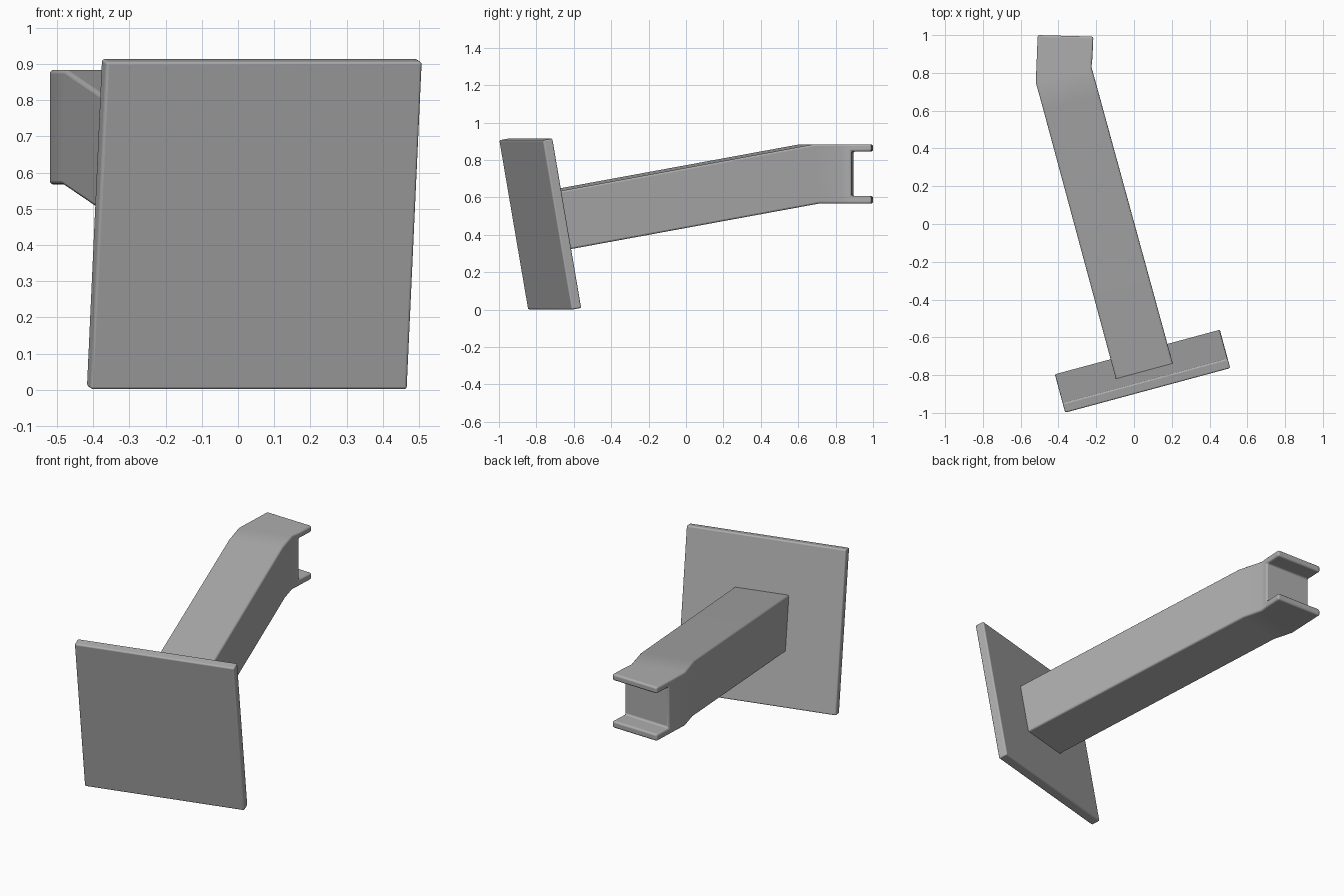
import bpy, bmesh, math
from mathutils import Matrix, Vector

cube = bpy.data.objects.get("Cube")
if cube:
    bpy.data.objects.remove(cube, do_unlink=True)

grey = bpy.data.materials.new("plain_grey")
grey.use_nodes = True
colour = (0.42, 0.42, 0.42, 1)
grey.diffuse_color = colour
grey.node_tree.nodes["Principled BSDF"].inputs["Base Color"].default_value = colour

YAW, PITCH = math.radians(15.1), math.radians(10)
ALONG = Vector((-math.sin(YAW), math.cos(YAW), 0))


def finish(bm, name, bevel):
    """Turn a bmesh into a grey object with softly rounded edges."""
    bmesh.ops.recalc_face_normals(bm, faces=bm.faces)
    mesh = bpy.data.meshes.new(name)
    bm.to_mesh(mesh)
    bm.free()
    obj = bpy.data.objects.new(name, mesh)
    bpy.context.collection.objects.link(obj)
    mesh.materials.append(grey)
    mod = obj.modifiers.new("rounded_edges", "BEVEL")
    mod.width = bevel
    mod.segments = 3
    mod.limit_method = "ANGLE"
    mod.angle_limit = math.radians(40)
    bpy.ops.object.select_all(action="DESELECT")
    obj.select_set(True)
    bpy.context.view_layer.objects.active = obj
    bpy.ops.object.shade_smooth_by_angle(angle=math.radians(35))
    # keep the large faces crisp beside the rounded edges
    weighted = obj.modifiers.new("flat_faces", "WEIGHTED_NORMAL")
    weighted.keep_sharp = True
    return obj


# Square mounting plate, tilted so that the arm leaves it at a right angle
WIDTH, THICK, HEIGHT = 0.905, 0.054, 0.92
bm = bmesh.new()
bmesh.ops.create_cube(bm, size=1)
bmesh.ops.scale(bm, vec=(WIDTH, THICK, HEIGHT), verts=bm.verts)
turn = Matrix.Rotation(YAW, 4, "Z") @ Matrix.Rotation(PITCH, 4, "X")
bmesh.ops.transform(bm, matrix=turn, verts=bm.verts)
corner = turn @ Vector((-WIDTH / 2, -THICK / 2, HEIGHT / 2))
bmesh.ops.translate(bm, vec=Vector((-0.364, -1.0, 0.906)) - corner, verts=bm.verts)
finish(bm, "mounting_plate", 0.008)

# Arm: stations of left top (x, y), right top (x, y), bottom shift, low z, high z
LOW, HIGH = 0.567, 0.884
stations = [
    ((-0.092, -0.834), (0.208, -0.749), 0.057, 0.309, 0.620),
    ((-0.480, 0.605), (-0.185, 0.685), 0.029, LOW, HIGH),
    ((-0.520, 0.750), (-0.225, 0.830), 0, LOW, HIGH),
    ((-0.514, 0.895), (-0.220, 0.885), 0, LOW, HIGH),
    ((-0.510, 1.000), (-0.215, 0.992), 0, LOW, HIGH),
]
LEVELS = (0, 0.127, 0.88, 1)
bm = bmesh.new()


def side(xy, shift, low, high):
    return [bm.verts.new(Vector((*xy, low + (high - low) * t)) + ALONG * shift * (1 - t))
            for t in LEVELS]


def bridge(a, b):
    for i in range(len(a)):
        j = (i + 1) % len(a)
        bm.faces.new((a[i], a[j], b[j], b[i]))


rings = []
for left, right, shift, low, high in stations:
    rings.append(side(left, shift, low, high) + side(right, shift, low, high)[::-1])
*body, tip = rings
for a, b in zip(body, body[1:]):
    bridge(a, b)
bm.faces.new(body[0])

# Open end: web face between two projecting flanges
slot = body[-1]
bm.faces.new([slot[i] for i in (1, 2, 5, 6)])
for picks in ((0, 1, 6, 7), (2, 3, 4, 5)):
    end = [tip[i] for i in picks]
    bridge([slot[i] for i in picks], end)
    bm.faces.new(end)
# merge coplanar side strips
bmesh.ops.dissolve_limit(bm, angle_limit=math.radians(0.5),
                         verts=bm.verts, edges=bm.edges)
finish(bm, "bent_arm", 0.01)
